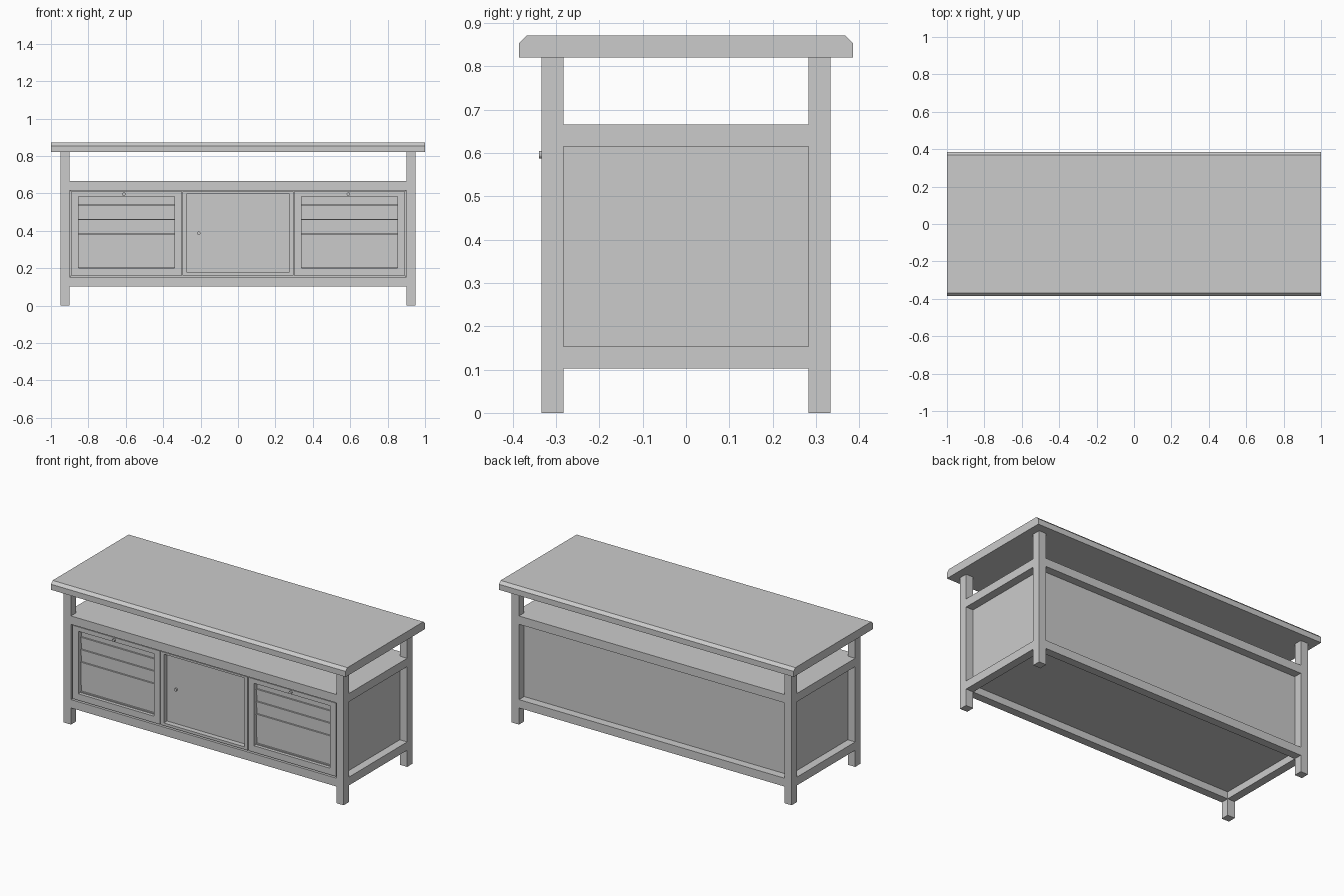
import bpy, bmesh, math
from mathutils import Matrix

cube = bpy.data.objects.get("Cube")
if cube:
    bpy.data.objects.remove(cube, do_unlink=True)

grey = bpy.data.materials.new("plain_grey")
grey.use_nodes = True
COLOUR = (0.6, 0.6, 0.6, 1)
grey.diffuse_color = COLOUR
grey.node_tree.nodes["Principled BSDF"].inputs["Base Color"].default_value = COLOUR


def finish(name, bm):
    bmesh.ops.recalc_face_normals(bm, faces=bm.faces)
    mesh = bpy.data.meshes.new(name)
    bm.to_mesh(mesh)
    bm.free()
    mesh.materials.append(grey)
    obj = bpy.data.objects.new(name, mesh)
    bpy.context.collection.objects.link(obj)
    return obj


def box_bm(x0, x1, y0, y1, z0, z1):
    bm = bmesh.new()
    centre = Matrix.Translation(((x0 + x1) / 2, (y0 + y1) / 2, (z0 + z1) / 2))
    size = Matrix.Diagonal((x1 - x0, y1 - y0, z1 - z0, 1))
    bmesh.ops.create_cube(bm, size=1, matrix=centre @ size)
    return bm


def box(name, *bounds):
    return finish(name, box_bm(*bounds))


def prism(name, x0, x1, profile):
    """Extrude a (y, z) profile along x."""
    bm = bmesh.new()
    face = bm.faces.new([bm.verts.new((x0, y, z)) for y, z in profile])
    ext = bmesh.ops.extrude_face_region(bm, geom=[face])
    verts = [g for g in ext["geom"] if isinstance(g, bmesh.types.BMVert)]
    bmesh.ops.translate(bm, verts=verts, vec=(x1 - x0, 0, 0))
    return finish(name, bm)


def cabinet(name, bounds, opening, depth):
    """Box whose front face has a sunken rectangular opening."""
    bm = box_bm(*bounds)
    bm.normal_update()
    front = [f for f in bm.faces if f.normal.y < -0.9]
    bmesh.ops.inset_individual(bm, faces=front, thickness=0.01)
    middle = front[0].calc_center_median()
    for v in front[0].verts:
        v.co.x = opening[v.co.x > middle.x]
        v.co.z = opening[2 + (v.co.z > middle.z)]
    ext = bmesh.ops.extrude_face_region(bm, geom=front)
    verts = [g for g in ext["geom"] if isinstance(g, bmesh.types.BMVert)]
    bmesh.ops.translate(bm, verts=verts, vec=(0, depth, 0))
    bmesh.ops.delete(bm, geom=front, context="FACES")
    return finish(name, bm)


def knob(name, x, z, y0, y1, radius=0.009):
    bm = bmesh.new()
    place = Matrix.Translation((x, (y0 + y1) / 2, z)) @ Matrix.Rotation(math.pi / 2, 4, "X")
    bmesh.ops.create_cone(bm, cap_ends=True, segments=16, radius1=radius,
                          radius2=radius, depth=y1 - y0, matrix=place)
    return finish(name, bm)


def span(sign, inner, outer):
    return sorted((sign * inner, sign * outer))


# Worktop with chamfered front and back edges
W, C = 0.385, 0.017
LOW, HIGH = 0.82, 0.871
prism("worktop", -1, 1, [(-W, LOW), (W, LOW), (W, HIGH - C), (W - C, HIGH),
                         (C - W, HIGH), (-W, HIGH - C)])

# Frame: four legs and two rings of rails
XO, XI, YO, YI = 0.95, 0.9, 0.333, 0.283
RAIL, LOWER, UPPER = 0.051, 0.102, 0.615
sides = (("right", -1), ("left", 1))
ends = (("front", -1), ("back", 1))

for side, sx in sides:
    for end, sy in ends:
        box(f"{end}_{side}_leg", *span(sx, XI, XO), *span(sy, YI, YO), 0, LOW)
for level, z in (("lower", LOWER), ("upper", UPPER)):
    for side, sx in sides:
        box(f"{level}_{side}_rail", *span(sx, XI, XO), -YI, YI, z, z + RAIL)
    for end, sy in ends:
        box(f"{level}_{end}_rail", -XI, XI, *span(sy, YI, YO), z, z + RAIL)

# Shelf, floor and outer panels, level with the inner faces of the frame
T = 0.008
BASE = LOWER + RAIL
box("shelf", -XI, XI, -YI, YI, UPPER, UPPER + RAIL)
box("floor_panel", -XI, XI, -YI, YI, BASE - T, BASE)
box("back_panel", -XI, XI, YI - T, YI, BASE, UPPER)
for side, sx in sides:
    box(f"{side}_panel", *span(sx, XI - T, XI), -YI, YI, BASE, UPPER)

# Cabinets in the front bay
FRONT, RECESS, REAR = -0.329, 0.032, 0.27
FIELD = FRONT + RECESS
Z0, Z1 = 0.16, 0.61
cabinet("door_cabinet", (-0.296, 0.296, FRONT, REAR, Z0, Z1),
        (-0.273, 0.273, 0.176, 0.598), RECESS)
knob("door_lock", -0.21, 0.387, FIELD - 0.01, FIELD)

DRAWER_TOP, DRAWER_BASE = 0.583, 0.2
for side, sx in sides:
    x0, x1 = span(sx, 0.339, 0.853)
    cabinet(f"{side}_drawer_cabinet", (*span(sx, 0.3, 0.894), FRONT, REAR, Z0, Z1),
            (x0, x1, DRAWER_BASE, DRAWER_TOP), RECESS)
    knob(f"{side}_drawer_lock", sx * 0.6 - 0.01, 0.596, -0.339, FRONT)
    # Drawer fronts, each with a shallow grip band ending in a thin lip
    top = DRAWER_TOP
    for i, bottom in enumerate((0.534, 0.458, 0.381, DRAWER_BASE)):
        band = min(top - 0.002, bottom + 0.044)
        face, grip, lip = FIELD - 0.006, FIELD - 0.002, FIELD - 0.012
        prism(f"{side}_drawer_{i + 1}", x0, x1,
              [(FIELD, top), (face, top), (face, band), (grip, band),
               (grip, bottom + 0.006), (lip, bottom + 0.006),
               (lip, bottom), (FIELD, bottom)])
        top = bottom - 0.003
